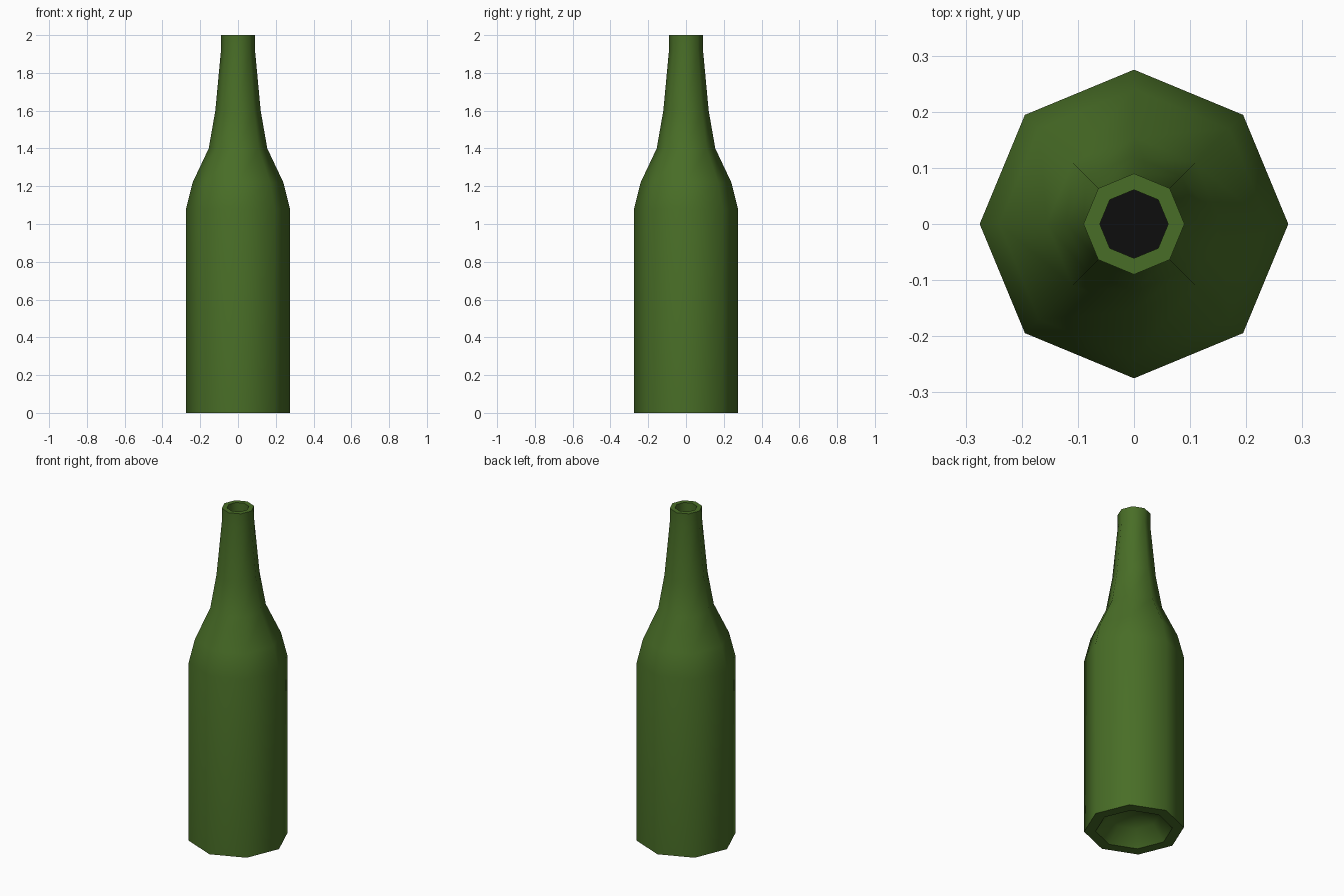
import bpy, bmesh, math

if "Cube" in bpy.data.objects:
    bpy.data.objects.remove(bpy.data.objects["Cube"])

SIDES = 8

def material(name, rgb):
    m = bpy.data.materials.new(name)
    m.diffuse_color = (*rgb, 1.0)
    m.use_nodes = True
    m.node_tree.nodes["Principled BSDF"].inputs["Base Color"].default_value = m.diffuse_color
    return m

def lathe(name, profile, mat, angle=50):
    """Turn (radius, height) points around z; radius 0 closes with a fan."""
    bm = bmesh.new()
    rings = []
    for r, z in profile:
        if r == 0:
            rings.append([bm.verts.new((0, 0, z))] * SIDES)
        else:
            rings.append([bm.verts.new((r * math.cos(2 * math.pi * i / SIDES),
                                        r * math.sin(2 * math.pi * i / SIDES), z))
                          for i in range(SIDES)])
    for a, b in zip(rings, rings[1:]):
        for i in range(SIDES):
            j = (i + 1) % SIDES
            quad = [a[i], a[j], b[j], b[i]]
            bm.faces.new(list(dict.fromkeys(quad)))
    mesh = bpy.data.meshes.new(name)
    bm.to_mesh(mesh)
    bm.free()
    mesh.materials.append(mat)
    ob = bpy.data.objects.new(name, mesh)
    bpy.context.collection.objects.link(ob)
    bpy.ops.object.select_all(action='DESELECT')
    ob.select_set(True)
    bpy.context.view_layer.objects.active = ob
    bpy.ops.object.shade_smooth_by_angle(angle=math.radians(angle))
    return ob

green = material("bottle green glass", (0.066, 0.155, 0.020))
black = material("dark inside", (0.004, 0.004, 0.004))

# Bottle: recessed base, body, shoulder, neck, rim and inside of the neck
lathe("bottle", [
    (0, 0.12), (0.14, 0.085), (0.212, 0),
    (0.275, 0), (0.275, 1.08), (0.24, 1.22), (0.155, 1.40),
    (0.12, 1.60), (0.09, 1.92), (0.09, 2.0),
    (0.061, 2.0), (0.061, 1.80)], green)

# Dark floor seen down the neck
lathe("neck_inside", [(0.061, 1.80), (0, 1.80)], black)
